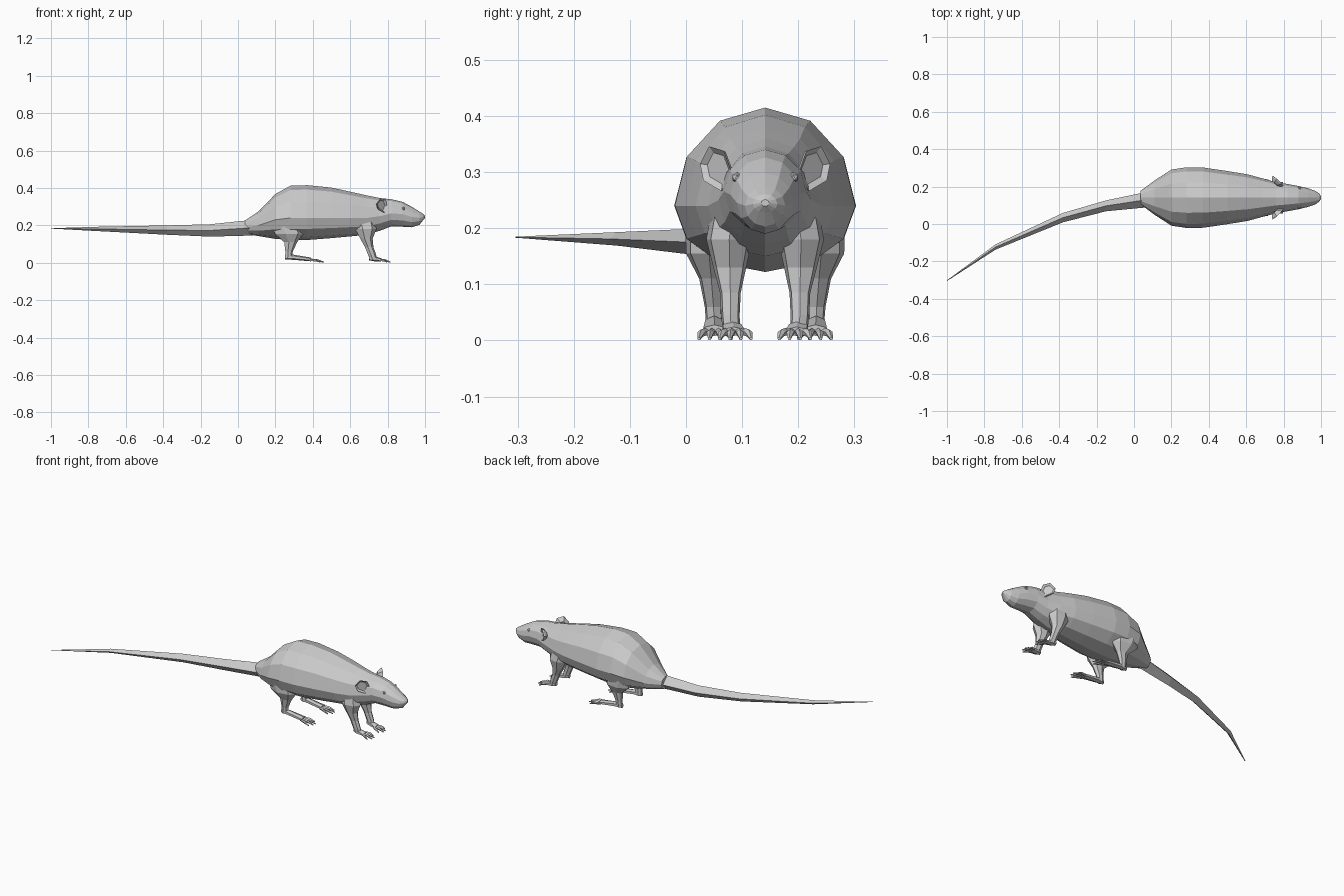
import bpy, bmesh
from math import sin, cos, pi
from mathutils import Vector

CY = 0.141  # the body's symmetry plane


def loft(name, rings):
    """Skin a list of equal-length point rings, with capped ends."""
    bm = bmesh.new()
    rows = [[bm.verts.new(p) for p in ring] for ring in rings]
    n = len(rows[0])
    for a, b in zip(rows, rows[1:]):
        for i in range(n):
            j = (i + 1) % n
            bm.faces.new((a[i], a[j], b[j], b[i]))
    bm.faces.new(rows[0])
    bm.faces.new(rows[-1])
    bmesh.ops.recalc_face_normals(bm, faces=bm.faces)
    mesh = bpy.data.meshes.new(name)
    bm.to_mesh(mesh)
    bm.free()
    obj = bpy.data.objects.new(name, mesh)
    bpy.context.collection.objects.link(obj)
    return obj


def ring_x(x, y, z, ry, up, down=None, n=12):
    """Ring across the x axis with separate heights above and below z."""
    down = up if down is None else down
    pts = []
    for i in range(n):
        a = pi / 2 + 2 * pi * i / n
        s = sin(a)
        pts.append((x, y + ry * cos(a), z + s * (up if s > 0 else down)))
    return pts


def ring_z(x, y, z, rx, ry, n=7):
    return [(x + rx * cos(2 * pi * i / n), y + ry * sin(2 * pi * i / n), z) for i in range(n)]


# Body and head: x, half width, top, widest height, bottom
body = [
    (0.035, 0.036, 0.225, 0.19, 0.155),
    (0.11, 0.092, 0.275, 0.20, 0.143),
    (0.20, 0.150, 0.368, 0.23, 0.128),
    (0.28, 0.162, 0.412, 0.24, 0.122),
    (0.37, 0.161, 0.415, 0.24, 0.122),
    (0.50, 0.142, 0.402, 0.24, 0.132),
    (0.61, 0.124, 0.378, 0.24, 0.142),
    (0.69, 0.102, 0.360, 0.24, 0.150),
    (0.76, 0.083, 0.346, 0.25, 0.172),
    (0.82, 0.073, 0.340, 0.265, 0.195),
    (0.88, 0.062, 0.326, 0.26, 0.193),
    (0.93, 0.050, 0.299, 0.245, 0.190),
    (0.97, 0.036, 0.274, 0.24, 0.203),
    (0.99, 0.022, 0.261, 0.243, 0.228),
    (1.00, 0.007, 0.251, 0.245, 0.239),
]
loft("body", [ring_x(x, CY, m, w, t - m, m - b) for x, w, t, m, b in body])

# Tail
tail = [
    (0.08, 0.132, 0.188, 0.042, 0.042),
    (-0.15, 0.097, 0.173, 0.029, 0.033),
    (-0.38, 0.034, 0.175, 0.025, 0.025),
    (-0.74, -0.123, 0.181, 0.014, 0.012),
    (-1.00, -0.303, 0.184, 0.002, 0.001),
]
loft("tail", [ring_x(*p, n=4) for p in tail])

# Limbs: x, offset from symmetry plane, z, radius x, radius y
front_leg = [
    (0.665, 0.055, 0.25, 0.065, 0.038),
    (0.68, 0.064, 0.18, 0.060, 0.042),
    (0.685, 0.063, 0.13, 0.035, 0.030),
    (0.70, 0.062, 0.085, 0.024, 0.019),
    (0.715, 0.062, 0.045, 0.023, 0.017),
    (0.725, 0.060, 0.016, 0.020, 0.016),
]
hind_leg = [
    (0.25, 0.085, 0.25, 0.105, 0.060),
    (0.27, 0.100, 0.155, 0.080, 0.042),
    (0.28, 0.096, 0.11, 0.036, 0.022),
    (0.272, 0.092, 0.06, 0.021, 0.016),
    (0.27, 0.090, 0.022, 0.020, 0.015),
]
# Feet: x, offset, z, radius y, radius z
front_foot = [
    (0.70, 0.061, 0.026, 0.012, 0.012),
    (0.73, 0.059, 0.022, 0.019, 0.014),
    (0.765, 0.056, 0.016, 0.021, 0.008),
]
hind_foot = [
    (0.25, 0.091, 0.030, 0.010, 0.012),
    (0.295, 0.091, 0.030, 0.018, 0.014),
    (0.39, 0.090, 0.018, 0.023, 0.010),
]
# Ear rim: x, offset, z
ear_rim = [
    (0.800, 0.060, 0.300), (0.790, 0.074, 0.338), (0.765, 0.100, 0.346),
    (0.742, 0.116, 0.315), (0.752, 0.110, 0.285), (0.785, 0.078, 0.266),
]


def toes(name, x0, x1, off, spread, y):
    for i, k in enumerate((-1, -0.35, 0.35, 1)):
        tip = x1 - (0.018 if abs(k) == 1 else 0)
        path = [(x0, off + k * spread * 0.5, 0.016, 0.007),
                (x0 + (tip - x0) * 0.55, off + k * spread * 0.85, 0.013, 0.007),
                (tip, off + k * spread, 0.003, 0.003)]
        loft(f"{name}_{i + 1}", [ring_x(x, y(o), z, r, r, n=5) for x, o, z, r in path])


def ear(name, y):
    rim = [Vector((x, y(o), z)) for x, o, z in ear_rim]
    c = sum(rim, Vector()) / len(rim)
    inward = Vector((-1, (y(0) - y(1)) * 0.8, 0)).normalized()

    def scaled(f, d):
        return [c + (p - c) * f + inward * d for p in rim]
    loft(name, [scaled(0.5, 0.024), scaled(0.95, 0.007), rim, scaled(0.7, 0.008)])


for side, s in (("right", -1), ("left", 1)):
    def y(off, s=s):
        return CY + s * off

    for part, leg, foot in (("front", front_leg, front_foot), ("hind", hind_leg, hind_foot)):
        loft(f"{part}_leg_{side}", [ring_z(x, y(o), z, rx, ry) for x, o, z, rx, ry in leg])
        loft(f"{part}_foot_{side}", [ring_x(x, y(o), z, ry, rz, n=6) for x, o, z, ry, rz in foot])
    toes(f"front_toe_{side}", 0.755, 0.815, 0.053, 0.028, y)
    toes(f"hind_toe_{side}", 0.38, 0.46, 0.089, 0.029, y)
    ear(f"ear_{side}", y)

    # Eye, mostly sunk into the head
    bpy.ops.mesh.primitive_ico_sphere_add(subdivisions=1, radius=0.010,
                                          location=(0.885, y(0.050), 0.290))
    bpy.context.object.name = f"eye_{side}"
